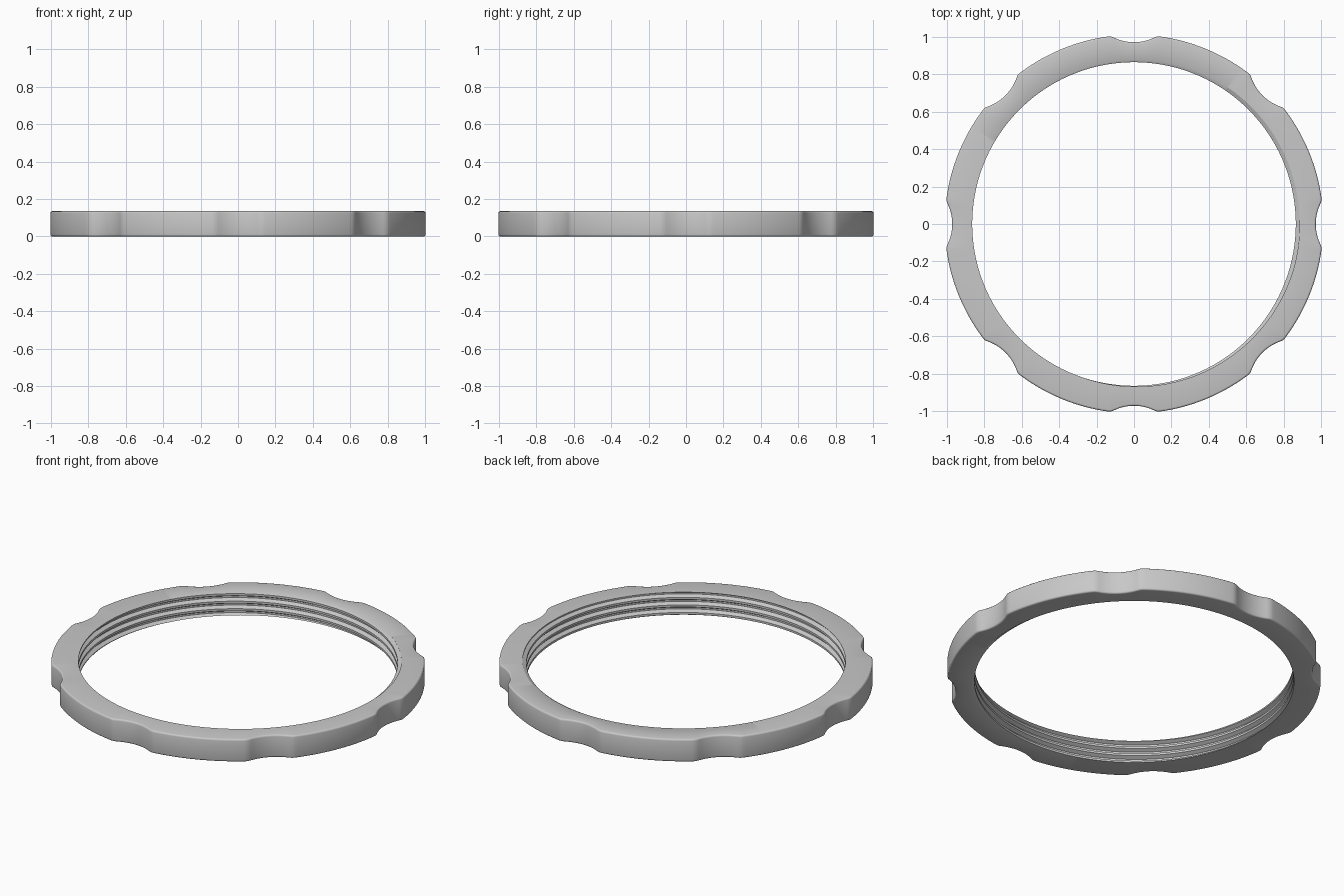
import bpy, bmesh
from math import pi, sin, cos, sqrt, radians, floor

if "Cube" in bpy.data.objects:
    bpy.data.objects.remove(bpy.data.objects["Cube"], do_unlink=True)

HEIGHT = 0.135
OUTER = 1.012
CREST, ROOT = 0.865, 0.886       # inner thread radii
PITCH = 0.045
NOTCHES = 8
COLUMNS = 360
BEVEL = 0.01


def outer_radius(angle):
    """Round rim with shallow scallops whose lips are softly blended."""
    sector = 2 * pi / NOTCHES
    t = (angle + sector / 2) % sector - sector / 2
    rho = 0.25
    dist = 0.972 + rho
    inside = rho ** 2 - (dist * sin(t)) ** 2
    if inside <= 0:
        return OUTER
    notch = dist * cos(t) - sqrt(inside)
    k = 0.008
    h = max(k - abs(OUTER - notch), 0) / k
    return min(OUTER, notch) - h * h * k / 4


def crest_height(angle):
    """Height of the helical crest that runs out at the top face."""
    return HEIGHT + PITCH * (angle - radians(200)) / (2 * pi)


def thread_radius(angle, z):
    u = (z - crest_height(angle)) / PITCH
    u = abs(u - floor(u + 0.5))
    f = min(max((u - 0.14) / 0.26, 0), 1)
    return CREST + (ROOT - CREST) * f


def section(angle):
    """Closed radius/height loop: rounded rim, then the thread downwards."""
    r = outer_radius(angle)
    arc = [radians(a) for a in (0, 30, 60, 90)]
    loop = [(r - BEVEL + BEVEL * cos(a), BEVEL - BEVEL * sin(a))
            for a in reversed(arc)]
    loop += [(r - BEVEL + BEVEL * cos(a), HEIGHT - BEVEL + BEVEL * sin(a))
             for a in arc]
    heights = [HEIGHT]
    for turn in range(2, -6, -1):
        for u in (0.6, 0.4, 0.14, -0.14):
            z = crest_height(angle) + (turn + u) * PITCH
            heights.append(min(max(z, 0), HEIGHT))
    heights.append(0)
    return loop + [(thread_radius(angle, z), z) for z in heights]


# Sweep the section around the axis
bm = bmesh.new()
rings = []
for i in range(COLUMNS + 1):
    a = 2 * pi * i / COLUMNS
    rings.append([bm.verts.new((r * cos(a), r * sin(a), z)) for r, z in section(a)])
for first, second in zip(rings, rings[1:]):
    n = len(first)
    for j in range(n):
        k = (j + 1) % n
        bm.faces.new((first[j], second[j], second[k], first[k]))
bmesh.ops.remove_doubles(bm, verts=bm.verts, dist=0.00002)
bmesh.ops.recalc_face_normals(bm, faces=bm.faces)

mesh = bpy.data.meshes.new("threaded_lock_ring")
bm.to_mesh(mesh)
bm.free()
ring = bpy.data.objects.new("threaded_lock_ring", mesh)
bpy.context.collection.objects.link(ring)

# Plain grey metal
grey = bpy.data.materials.new("grey_metal")
grey.use_nodes = True
colour = (0.58, 0.58, 0.58, 1)
grey.diffuse_color = colour
grey.node_tree.nodes["Principled BSDF"].inputs["Base Color"].default_value = colour
mesh.materials.append(grey)

bpy.ops.object.select_all(action='DESELECT')
ring.select_set(True)
bpy.context.view_layer.objects.active = ring
bpy.ops.object.shade_smooth_by_angle(angle=radians(35))
